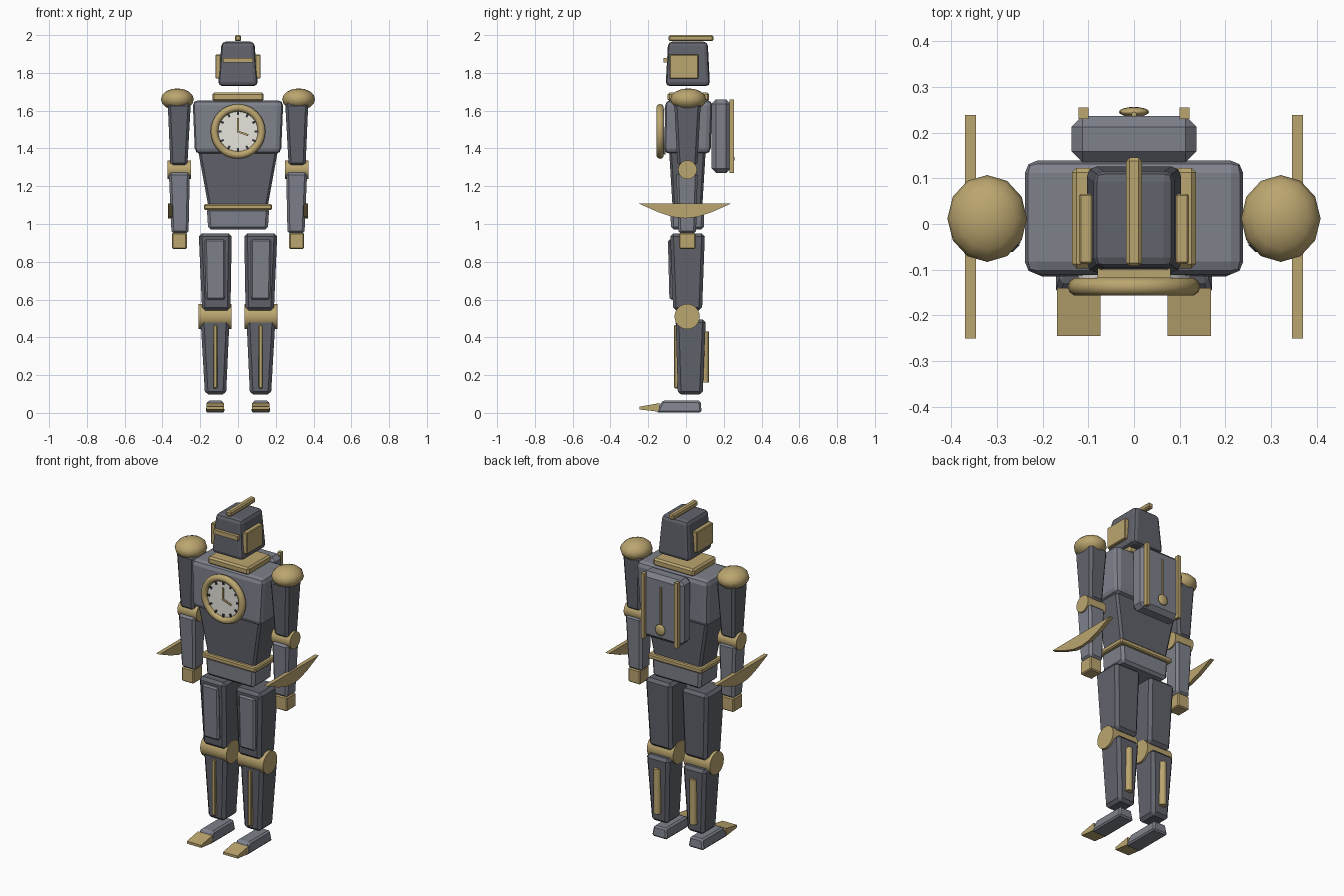
import bpy, bmesh, math
from mathutils import Matrix, Vector

if "Cube" in bpy.data.objects:
    bpy.data.objects.remove(bpy.data.objects["Cube"])


def material(name, r, g, b):
    m = bpy.data.materials.new(name)
    m.diffuse_color = (r, g, b, 1)
    m.use_nodes = True
    m.node_tree.nodes["Principled BSDF"].inputs["Base Color"].default_value = m.diffuse_color
    return m


DARK = material("dark_steel", 0.12, 0.125, 0.15)
STEEL = material("steel", 0.21, 0.22, 0.26)
GOLD = material("brass", 0.50, 0.38, 0.16)
WHITE = material("enamel", 0.80, 0.78, 0.72)
INK = material("ink", 0.03, 0.03, 0.04)


def finish(name, bm, mat, smooth=False):
    bmesh.ops.recalc_face_normals(bm, faces=bm.faces[:])
    me = bpy.data.meshes.new(name)
    bm.to_mesh(me)
    bm.free()
    me.materials.append(mat)
    ob = bpy.data.objects.new(name, me)
    bpy.context.collection.objects.link(ob)
    if smooth:
        bpy.ops.object.select_all(action='DESELECT')
        ob.select_set(True)
        bpy.context.view_layer.objects.active = ob
        bpy.ops.object.shade_smooth_by_angle(angle=math.radians(40))
    return ob


def block(name, z, low, high=None, mat=STEEL, bevel=0.0, segs=1, side=1):
    """Tapered box: low and high are (x0, x1, y0, y1) at heights z[0], z[1]."""
    bm = bmesh.new()
    rings = []
    for h, (x0, x1, y0, y1) in zip(z, (low, high or low)):
        rings.append([bm.verts.new((side * x, y, h))
                      for x, y in ((x0, y0), (x1, y0), (x1, y1), (x0, y1))])
    bm.faces.new(rings[0])
    bm.faces.new(rings[1])
    for i in range(4):
        j = (i + 1) % 4
        bm.faces.new((rings[0][i], rings[0][j], rings[1][j], rings[1][i]))
    bmesh.ops.recalc_face_normals(bm, faces=bm.faces[:])
    if bevel:
        bmesh.ops.bevel(bm, geom=bm.edges[:], offset=bevel, segments=segs,
                        profile=0.5, affect='EDGES')
    return finish(name, bm, mat)


def cylinder(name, centre, axis, radius, length, mat, sides=20):
    bm = bmesh.new()
    rot = Vector(axis).to_track_quat('Z', 'Y').to_matrix().to_4x4()
    bmesh.ops.create_cone(bm, cap_ends=True, segments=sides, radius1=radius, radius2=radius,
                          depth=length, matrix=Matrix.Translation(centre) @ rot)
    return finish(name, bm, mat, True)


def ellipsoid(name, centre, radii, mat, u=12, v=8):
    bm = bmesh.new()
    bmesh.ops.create_uvsphere(bm, u_segments=u, v_segments=v, radius=1,
                              matrix=Matrix.Translation(centre) @ Matrix.Diagonal((*radii, 1)))
    return finish(name, bm, mat, True)


def dial_bar(name, r0, r1, width, angle, y, mat):
    """Flat bar on the clock face, angle clockwise from twelve."""
    bm = bmesh.new()
    m = (Matrix.Translation((0, y, CLOCK_Z)) @ Matrix.Rotation(angle, 4, 'Y')
         @ Matrix.Translation((0, 0, (r0 + r1) / 2)) @ Matrix.Diagonal((width, 0.006, r1 - r0, 1)))
    bmesh.ops.create_cube(bm, size=1, matrix=m)
    return finish(name, bm, mat)


# Head
block("head", (1.73, 1.965), (-.105, .105, -.108, .127), (-.087, .087, -.095, .115), DARK, .022, 2)
block("head_crest", (1.968, 2.0), (-.017, .017, -.092, .145), None, GOLD, .007)
block("visor", (1.854, 1.88), (-.08, .08, -.118, -.09), None, GOLD)
block("collar", (1.65, 1.695), (-.136, .136, -.097, .123), None, GOLD, .01)

# Torso
block("chest", (1.372, 1.655), (-.228, .228, -.115, .13), (-.24, .24, -.11, .14), STEEL, .028, 2)
block("abdomen", (1.07, 1.40), (-.153, .153, -.07, .085), (-.213, .213, -.09, .105), DARK, .012)
block("belt", (1.075, 1.105), (-.18, .18, -.092, .108), None, GOLD, .006)
block("pelvis", (0.97, 1.085), (-.158, .158, -.08, .095), (-.165, .165, -.082, .097), STEEL, .015)

# Clock on the chest
CLOCK_Z = 1.49
bm = bmesh.new()
N, M = 32, 10
grid = [[bm.verts.new(((.125 + .02 * math.cos(b)) * math.cos(a), -.137 + .02 * math.sin(b),
                       CLOCK_Z + (.125 + .02 * math.cos(b)) * math.sin(a)))
         for b in (2 * math.pi * j / M for j in range(M))]
        for a in (2 * math.pi * i / N for i in range(N))]
for i in range(N):
    for j in range(M):
        k, l = (i + 1) % N, (j + 1) % M
        bm.faces.new((grid[i][j], grid[k][j], grid[k][l], grid[i][l]))
finish("clock_rim", bm, GOLD, True)
cylinder("clock_face", (0, -.123, CLOCK_Z), (0, 1, 0), .122, .03, WHITE, 32)
for i in range(12):
    dial_bar(f"hour_mark_{i + 1}", .088, .108, .011, i * math.pi / 6, -.14, INK)
dial_bar("minute_hand", -.005, .07, .009, 0, -.143, GOLD)
dial_bar("hour_hand", -.005, .057, .010, math.radians(110), -.143, GOLD)

# Back case with rails and pendulum
block("back_case", (1.27, 1.66), (-.137, .137, .135, .236), None, STEEL, .024)
cylinder("pendulum_rod", (0, .24, 1.475), (0, 0, 1), .006, .25, GOLD, 8)
ellipsoid("pendulum_bob", (0, .245, 1.345), (.033, .011, .033), GOLD, 16, 8)

for s, side in ((-1, "right"), (1, "left")):
    def part(name, *args, **kw):
        return block(f"{side}_{name}", *args, side=s, **kw)

    part("ear_plate", (1.77, 1.897), (.09, .12, -.087, .066), None, GOLD, bevel=.004)
    part("case_rail", (1.27, 1.66), (.10, .121, .23, .255), None, GOLD)

    # Arm
    ellipsoid(f"{side}_shoulder", (s * .321, .012, 1.66), (.087, .095, .058), GOLD)
    part("upper_arm", (1.31, 1.64), (.268, .358, -.045, .06), (.25, .372, -.062, .078),
         DARK, bevel=.014)
    cylinder(f"{side}_elbow", (s * .311, .008, 1.287), (1, 0, 0), .05, .126, GOLD)
    part("forearm", (0.95, 1.272), (.262, .352, -.04, .053), (.255, .366, -.052, .062),
         STEEL, bevel=.013)
    part("hand", (0.868, 0.953), (.271, .35, -.037, .05), None, GOLD, bevel=.006)

    # Crescent blade on the outside of the forearm
    bm = bmesh.new()
    profile = [(-.25, 1.108), (.238, 1.108), (.135, 1.062), (.06, 1.037), (-.005, 1.03),
               (-.07, 1.037), (-.145, 1.062)]
    face = bm.faces.new([bm.verts.new((s * .346, y, z)) for y, z in profile])
    ext = bmesh.ops.extrude_face_region(bm, geom=[face], use_keep_orig=True)
    bmesh.ops.translate(bm, vec=(s * .024, 0, 0),
                        verts=[v for v in ext["geom"] if isinstance(v, bmesh.types.BMVert)])
    finish(f"{side}_forearm_blade", bm, GOLD)

    # Leg
    part("thigh", (0.542, 0.95), (.04, .19, -.068, .085), (.033, .208, -.084, .1),
         DARK, bevel=.017)
    part("thigh_plate", (0.60, 0.918), (.068, .17, -.088, -.05), (.068, .176, -.096, -.06),
         STEEL, bevel=.009)
    cylinder(f"{side}_knee", (s * .122, .006, .51), (1, 0, 0), .067, .174, GOLD, 24)
    part("shin", (0.097, 0.495), (.063, .175, -.043, .088), (.045, .198, -.055, .105),
         DARK, bevel=.017)
    part("shin_ridge", (0.13, 0.465), (.109, .131, -.063, -.03), None, GOLD, bevel=.004)
    cylinder(f"{side}_calf_piston", (s * .12, .1, .295), (0, 0, 1), .021, .27, GOLD, 12)

    # Foot with wedge toe
    part("foot", (0.002, 0.065), (.07, .172, -.158, .083), (.08, .162, -.125, .077),
         STEEL, bevel=.009)
    bm = bmesh.new()
    toe = [(-.14, .006), (-.14, .052), (-.245, .033), (-.245, .018)]
    face = bm.faces.new([bm.verts.new((s * .073, y, z)) for y, z in toe])
    ext = bmesh.ops.extrude_face_region(bm, geom=[face], use_keep_orig=True)
    bmesh.ops.translate(bm, vec=(s * .095, 0, 0),
                        verts=[v for v in ext["geom"] if isinstance(v, bmesh.types.BMVert)])
    finish(f"{side}_toe", bm, GOLD)
